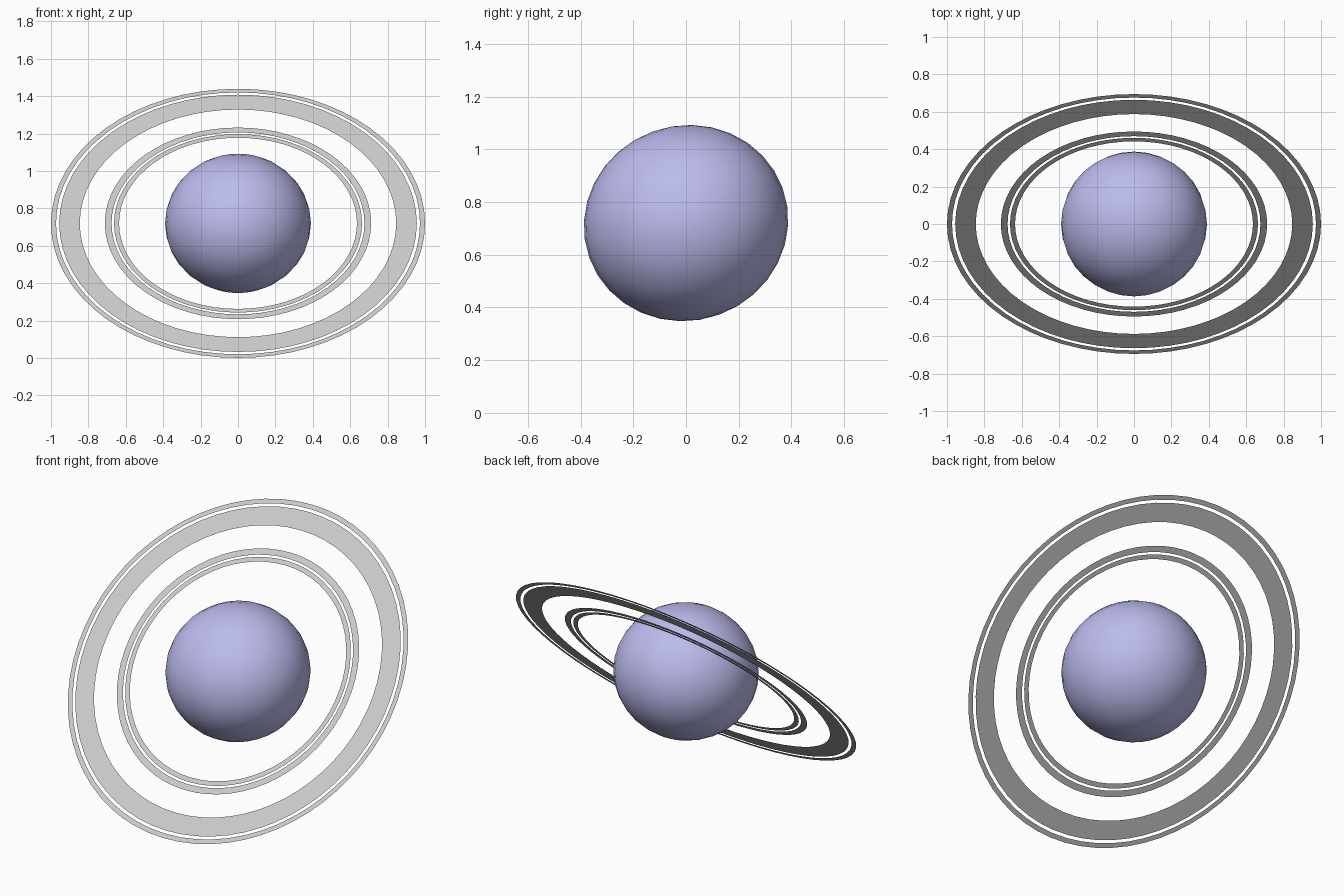
import bpy, bmesh
from math import radians, sin, cos, tau

if "Cube" in bpy.data.objects:
    bpy.data.objects.remove(bpy.data.objects["Cube"])

CENTRE = (0, 0, 0.72)
RING_TILT = radians(46)
PLANET_TILT = radians(20)
SIDES = 64


def make_ring(name, inner, outer):
    # Flat annulus with no thickness, tilted so the back rises
    bm = bmesh.new()
    loops = []
    for r in (inner, outer):
        loops.append([bm.verts.new((r * cos(tau * i / SIDES), r * sin(tau * i / SIDES), 0))
                      for i in range(SIDES)])
    a, b = loops
    for i in range(SIDES):
        j = (i + 1) % SIDES
        bm.faces.new((a[i], b[i], b[j], a[j]))
    mesh = bpy.data.meshes.new(name)
    bm.to_mesh(mesh)
    bm.free()
    ob = bpy.data.objects.new(name, mesh)
    ob.location = CENTRE
    ob.rotation_euler = (RING_TILT, 0, 0)
    bpy.context.collection.objects.link(ob)
    return ob


# Planet: slightly flattened, smooth sphere
bpy.ops.mesh.primitive_uv_sphere_add(segments=32, ring_count=16, radius=0.39,
                                     location=CENTRE, rotation=(PLANET_TILT, 0, 0))
planet = bpy.context.object
planet.name = "planet"
planet.scale = (1, 1, 0.948)
bpy.ops.object.shade_smooth()
blue = bpy.data.materials.new("planet_blue")
blue.diffuse_color = (0.5, 0.5, 0.85, 1)
blue.use_nodes = True
blue.node_tree.nodes["Principled BSDF"].inputs["Base Color"].default_value = blue.diffuse_color
planet.data.materials.append(blue)

# Four concentric rings, from the inside out
for name, inner, outer in (("inner_thin_ring", 0.636, 0.663),
                           ("inner_ring", 0.676, 0.712),
                           ("wide_ring", 0.846, 0.956),
                           ("outer_thin_ring", 0.973, 1.0)):
    make_ring(name, inner, outer)
